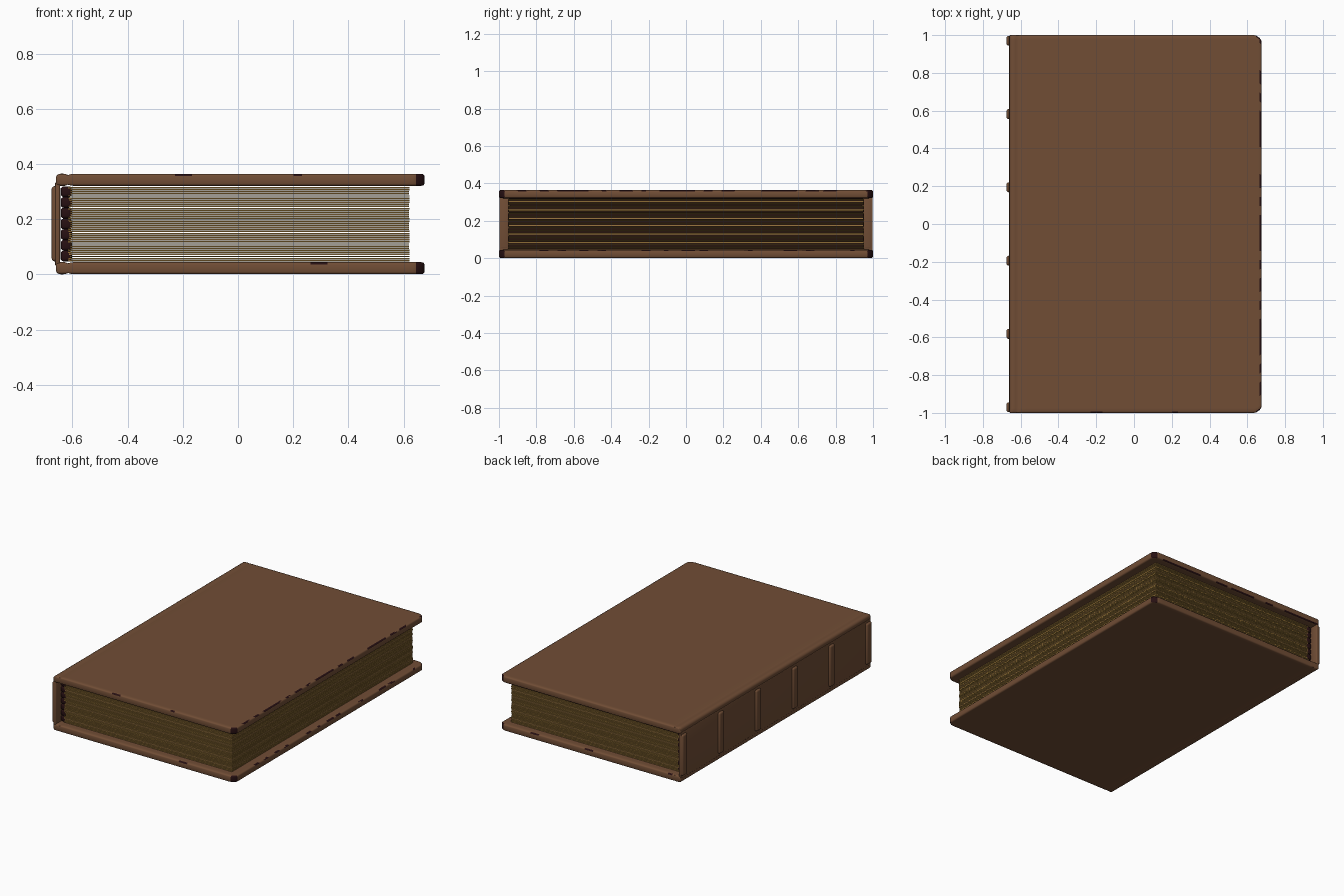
import bpy, bmesh, math, random

if "Cube" in bpy.data.objects:
    bpy.data.objects.remove(bpy.data.objects["Cube"])
random.seed(4)


def material(name, rgb):
    m = bpy.data.materials.new(name)
    m.diffuse_color = (*rgb, 1)
    m.use_nodes = True
    m.node_tree.nodes["Principled BSDF"].inputs["Base Color"].default_value = m.diffuse_color
    return m


LEATHER = material("brown leather", (0.165, 0.075, 0.036))
WORN = material("dark worn leather", (0.020, 0.005, 0.006))
PAPER = material("aged paper", (0.27, 0.155, 0.035))
TAN = material("tan paper", (0.40, 0.22, 0.07))


def finish(name, bm, mats, angle=40):
    bmesh.ops.recalc_face_normals(bm, faces=bm.faces)
    me = bpy.data.meshes.new(name)
    bm.to_mesh(me)
    bm.free()
    for m in mats:
        me.materials.append(m)
    ob = bpy.data.objects.new(name, me)
    bpy.context.collection.objects.link(ob)
    bpy.context.view_layer.objects.active = ob
    ob.select_set(True)
    bpy.ops.object.shade_smooth_by_angle(angle=math.radians(angle))
    ob.select_set(False)
    return ob


def box(name, x, y, z, mat, bevel=0):
    bm = bmesh.new()
    bmesh.ops.create_cube(bm, size=1)
    for v in bm.verts:
        v.co = [(a + b) / 2 + c * (b - a) for c, (a, b) in zip(v.co, (x, y, z))]
    if bevel:
        bmesh.ops.bevel(bm, geom=bm.edges[:], offset=bevel, segments=3, profile=0.5, affect='EDGES')
    return finish(name, bm, [mat])


# Cover stations from spine to fore edge: x, inset of both faces, half length
STATIONS = [(-0.660, 0.014, 0.998), (-0.656, 0.006, 1), (-0.648, 0.001, 1), (-0.638, 0, 1),
            (-0.626, 0.001, 1), (-0.616, 0.005, 1), (-0.606, 0.002, 1)]
STATIONS += [(-0.598 + 1.23 * i / 40, 0.001, 1) for i in range(41)]
STATIONS += [(0.645, 0.001, 0.998), (0.656, 0.001, 0.992), (0.665, 0.001, 0.985),
             (0.672, 0.003, 0.976), (0.675, 0.008, 0.97)]


def worn(c, z0, z1):
    """Scuffed corners, and patches along the fore, head and tail edges."""
    x, y, z = c
    upper = z0 > 0.1
    if x > 0.640 and abs(y) > 0.97 and x + abs(y) > 1.636:
        return True
    if x > 0.664 and z > z1 - 0.010:
        n = math.sin(y * 23 + z0 * 9) + math.sin(y * 57 + 1.3) + math.sin(y * 11 + 2)
        return n > (-0.5 if upper else 0.9)
    if abs(y) > 0.988:
        n = math.sin(x * 31 + y + z0 * 7) + math.sin(x * 13 + 2 * y)
        if upper and y > 0:
            return z < z0 + 0.008 and n > -0.4
        return z > z1 - 0.010 and abs(y) > 0.994 and n > 1.45
    return False


def cover(name, z0, z1):
    bm = bmesh.new()
    n = 80
    ends = [(-1, 0.009), (-0.998, 0.004), (-0.992, 0.001)]
    ys = ends + [(-0.975 + 1.95 * i / n, 0) for i in range(n + 1)] + [(-y, d) for y, d in reversed(ends)]
    rows = []
    for x, inset, half in STATIONS:
        def level(z, s):
            return [bm.verts.new((x, y * half, z + s * max(inset, d))) for y, d in ys]
        rows.append((level(z0, 1), level(z1, -1)))
    k = len(ys)
    for a, b in zip(rows, rows[1:]):
        for s in (0, 1):
            for j in range(k - 1):
                bm.faces.new((a[s][j], a[s][j + 1], b[s][j + 1], b[s][j]))
        for j in (0, k - 1):
            bm.faces.new((a[0][j], b[0][j], b[1][j], a[1][j]))
    for r in (rows[0], rows[-1]):
        for j in range(k - 1):
            bm.faces.new((r[0][j], r[0][j + 1], r[1][j + 1], r[1][j]))
    for f in bm.faces:
        f.material_index = int(worn(f.calc_center_median(), z0, z1))
    return finish(name, bm, [LEATHER, WORN], 50)


cover("back_cover", 0.0, 0.045)
cover("front_cover", 0.32, 0.365)

# Spine strip with six raised bands
box("spine", (-0.662, -0.644), (-0.998, 0.998), (0.03, 0.335), LEATHER, 0.005)
for i in range(6):
    y = -0.97 + i * 0.388
    box(f"spine_band_{i + 1}", (-0.675, -0.643), (y - 0.026, y + 0.026), (0.047, 0.32), LEATHER, 0.011)

# Loose sheets, slightly uneven, with a few tan ones
COUNT = 36
pitch = 0.272 / COUNT
for i in range(COUNT):
    z = 0.047 + pitch * i
    e = random.uniform(0, 0.003)
    box(f"sheet_{i + 1}", (-0.615, 0.622 - e), (-0.952 + e, 0.952 - e), (z, z + pitch * 0.7),
        TAN if i in (3, 10, 16, 22, 28) else PAPER)

# Folded signature backs along the spine
for i in range(7):
    z = 0.047 + 0.272 * i / 7
    box(f"signature_{i + 1}", (-0.642, -0.602), (-0.952, 0.952), (z, z + 0.272 / 7), WORN, 0.011)
